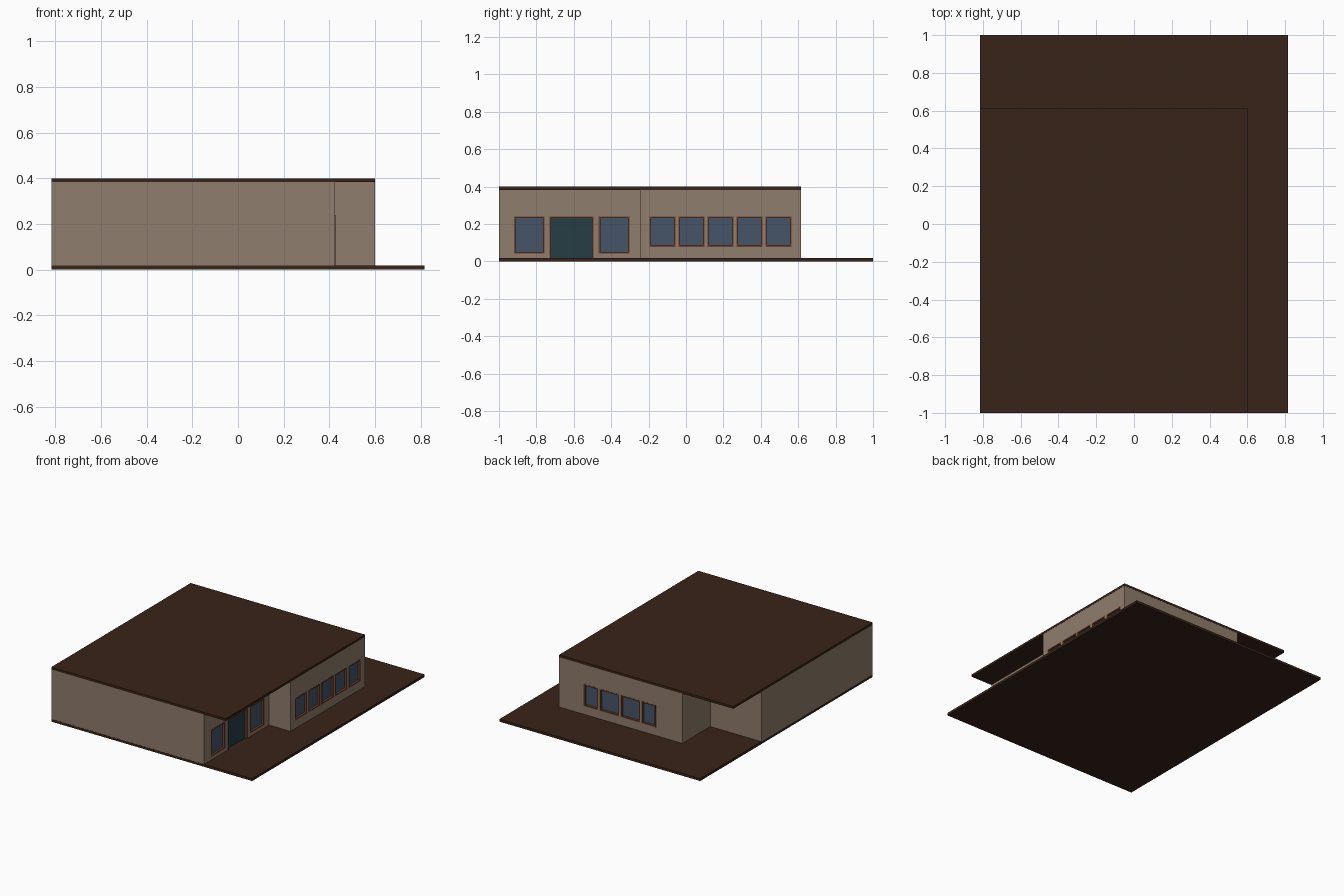
import bpy, bmesh

if "Cube" in bpy.data.objects:
    bpy.data.objects.remove(bpy.data.objects["Cube"])

def material(name, rgb):
    m = bpy.data.materials.new(name)
    m.diffuse_color = (*rgb, 1)
    m.use_nodes = True
    m.node_tree.nodes["Principled BSDF"].inputs["Base Color"].default_value = m.diffuse_color
    return m

WALL = material("wall_plaster", (0.275, 0.205, 0.15))
DARK = material("dark_timber", (0.04, 0.017, 0.009))
FRAME = material("frame_wood", (0.156, 0.053, 0.026))
GLASS = material("window_glass", (0.061, 0.091, 0.14))
DOOR = material("door_paint", (0.019, 0.048, 0.058))

def finish(name, bm, mat):
    bmesh.ops.recalc_face_normals(bm, faces=bm.faces[:])
    mesh = bpy.data.meshes.new(name)
    bm.to_mesh(mesh)
    bm.free()
    ob = bpy.data.objects.new(name, mesh)
    bpy.context.collection.objects.link(ob)
    if mat:
        mesh.materials.append(mat)
    return ob

def add_box(bm, lo, hi):
    verts = bmesh.ops.create_cube(bm, size=1)["verts"]
    for v in verts:
        v.co = [(a + b) / 2 + c * (b - a) for a, b, c in zip(lo, hi, v.co)]

def boxes(name, bounds, mat):
    bm = bmesh.new()
    for lo, hi in bounds:
        add_box(bm, lo, hi)
    return finish(name, bm, mat)

# ground slab and flat roof
boxes("base_slab", [((-0.815, -1, 0), (0.815, 1, 0.018))], DARK)
boxes("flat_roof", [((-0.815, -1, 0.383), (0.6, 0.615, 0.4))], DARK)

# walls: stepped footprint with recessed entrance and rear corner
footprint = [(-0.815, -0.999), (0.425, -0.999), (0.425, -0.245), (0.599, -0.245),
             (0.599, 0.614), (-0.4, 0.614), (-0.4, 0.29), (-0.815, 0.29)]
bm = bmesh.new()
face = bm.faces.new([bm.verts.new((x, y, 0.018)) for x, y in footprint])
top = bmesh.ops.extrude_face_region(bm, geom=[face])["geom"]
bmesh.ops.translate(bm, vec=(0, 0, 0.365),
                    verts=[g for g in top if isinstance(g, bmesh.types.BMVert)])
walls = finish("walls", bm, WALL)

DEPTH, T = 0.03, 0.009
cutters = []

def opening(name, axis, plane, a, b, z0, z1, fill, sill=True):
    """Recessed framed panel on a wall facing +x (axis 0) or +y (axis 1)."""
    def span(u0, u1, w0, w1, d0, d1):
        lo, hi = (plane + d0, u0), (plane + d1, u1)
        if axis == 1:
            lo, hi = lo[::-1], hi[::-1]
        return (*lo, w0), (*hi, w1)
    cutters.append(span(a, b, z0, z1, -DEPTH, 0.05))
    bars = [span(a, a + T, z0, z1, -DEPTH, 0.001),
            span(b - T, b, z0, z1, -DEPTH, 0.001),
            span(a + T, b - T, z1 - T, z1, -DEPTH, 0.001)]
    base = z0
    if sill:
        bars.append(span(a + T, b - T, z0, z0 + T, -DEPTH, 0.001))
        base = z0 + T
    boxes(name + "_frame", bars, FRAME)
    boxes(name + "_panel", [span(a + T, b - T, base, z1 - T, -DEPTH, -0.015)], fill)

# entrance wall: door between two tall windows
opening("entrance_window_front", 0, 0.425, -0.92, -0.756, 0.042, 0.24, GLASS)
opening("entrance_door", 0, 0.425, -0.73, -0.494, 0.018, 0.24, DOOR, sill=False)
opening("entrance_window_back", 0, 0.425, -0.467, -0.302, 0.042, 0.24, GLASS)

# row of five windows on the projecting right wall
for i in range(5):
    y = -0.196 + i * 0.155
    opening(f"side_window_{i + 1}", 0, 0.599, y, y + 0.14, 0.078, 0.24, GLASS)

# row of four windows on the rear wall
for i, (a, b) in enumerate([(-0.185, -0.068), (-0.057, 0.102), (0.113, 0.272), (0.283, 0.40)]):
    opening(f"rear_window_{i + 1}", 1, 0.614, a, b, 0.078, 0.24, GLASS)

# recesses cut into the walls
cutter = boxes("opening_cutter", cutters, None)
cutter.hide_render = True
cutter.hide_viewport = True
cutter.display_type = 'WIRE'
mod = walls.modifiers.new("openings", 'BOOLEAN')
mod.operation = 'DIFFERENCE'
mod.solver = 'EXACT'
mod.object = cutter
